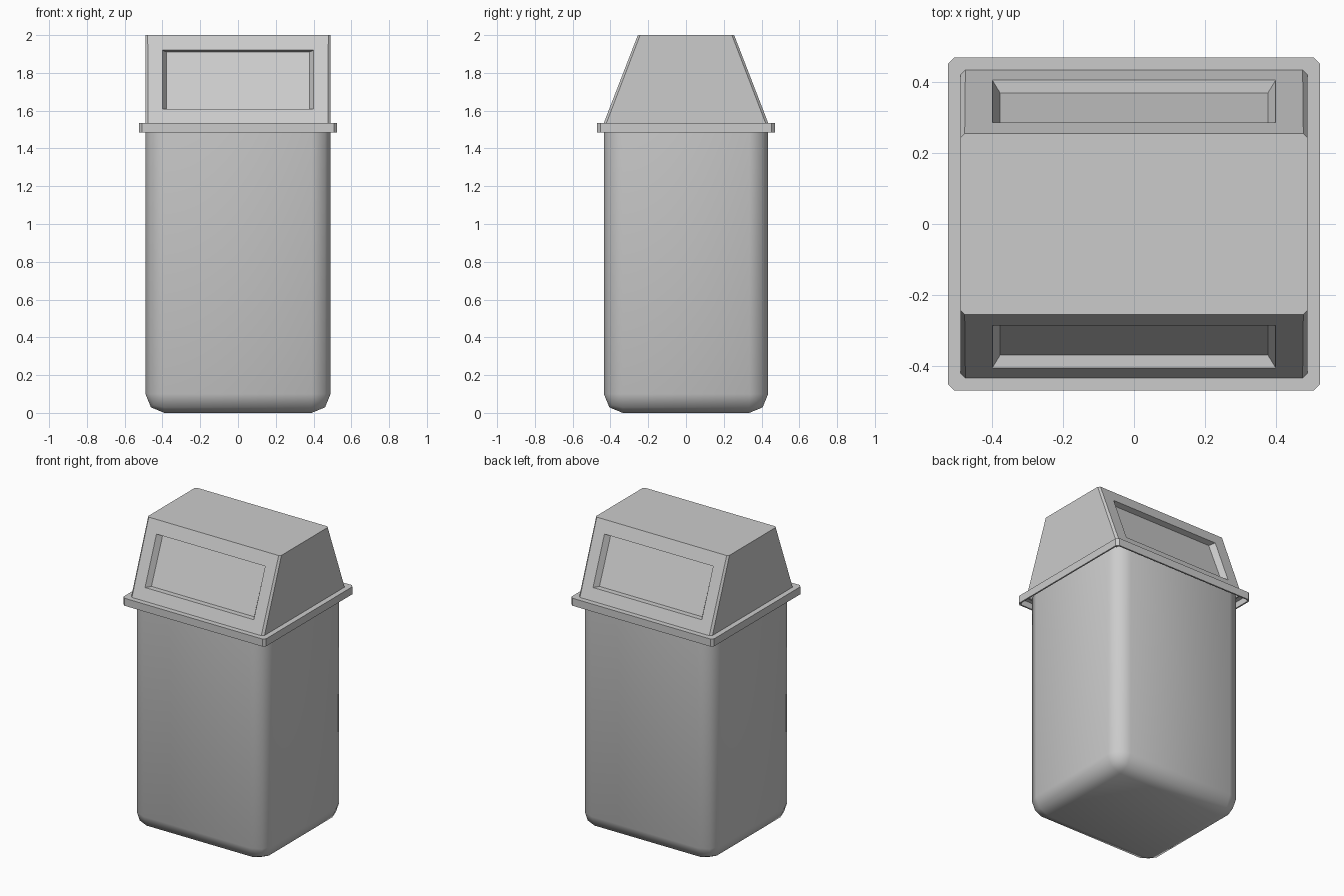
import bpy, bmesh
from math import radians, copysign

if "Cube" in bpy.data.objects:
    bpy.data.objects.remove(bpy.data.objects["Cube"])


def finish(bm, name, angle):
    bmesh.ops.recalc_face_normals(bm, faces=bm.faces[:])
    mesh = bpy.data.meshes.new(name)
    bm.to_mesh(mesh)
    bm.free()
    obj = bpy.data.objects.new(name, mesh)
    bpy.context.collection.objects.link(obj)
    bpy.ops.object.select_all(action='DESELECT')
    obj.select_set(True)
    bpy.context.view_layer.objects.active = obj
    bpy.ops.object.shade_smooth_by_angle(angle=radians(angle))
    return obj


def chamfered_ring(bm, hx, hy, c, z):
    pts = [(hx, hy - c), (hx - c, hy), (c - hx, hy), (-hx, hy - c),
           (-hx, c - hy), (c - hx, -hy), (hx - c, -hy), (hx, c - hy)]
    return [bm.verts.new((x, y, z)) for x, y in pts]


# Bin body: box with rounded upright and bottom edges, open under the lid
bm = bmesh.new()
bmesh.ops.create_cube(bm, size=1)
for v in bm.verts:
    v.co.x *= 0.98
    v.co.y *= 0.87
    v.co.z = (v.co.z + 0.5) * 1.525
edges = [e for e in bm.edges if min(v.co.z for v in e.verts) < 0.1]
bmesh.ops.bevel(bm, geom=edges, offset=0.1, segments=2, profile=0.5, affect='EDGES')
top = [f for f in bm.faces if f.calc_center_median().z > 1.5]
bmesh.ops.delete(bm, geom=top, context='FACES_ONLY')
finish(bm, "bin_body", 50)

# Lid: hollow rim lip, flange and sloping hood lofted from chamfered rings
bm = bmesh.new()
rings = [chamfered_ring(bm, *r) for r in (
    (0.485, 0.430, 0.012, 1.525),
    (0.515, 0.460, 0.014, 1.525),
    (0.515, 0.460, 0.014, 1.485),
    (0.525, 0.470, 0.017, 1.485),
    (0.525, 0.470, 0.017, 1.535),
    (0.490, 0.435, 0.014, 1.535),
    (0.490, 0.255, 0.012, 2.000))]
for a, b in zip(rings, rings[1:]):
    for i in range(8):
        j = (i + 1) % 8
        bm.faces.new((a[i], a[j], b[j], b[i]))
bm.faces.new(rings[-1])
bmesh.ops.recalc_face_normals(bm, faces=bm.faces[:])

# Openings front and back with a recessed flap panel in each
slopes = [f for f in bm.faces
          if f.calc_center_median().z > 1.6 and abs(f.normal.y) > 0.8]
for face in slopes:
    bmesh.ops.inset_region(bm, faces=[face], thickness=0.08)
    for v in face.verts:
        z = 1.92 if v.co.z > 1.75 else 1.61
        y = 0.435 - (z - 1.535) * 0.18 / 0.465
        v.co = (copysign(0.40, v.co.x), copysign(y, v.co.y), z)
    bmesh.ops.inset_region(bm, faces=[face], thickness=0.01)
    for v in face.verts:
        high = v.co.z > 1.75
        y = 0.25 if high else 0.37
        v.co = (copysign(0.378, v.co.x), copysign(y, v.co.y), 1.91 if high else 1.61)
finish(bm, "swing_lid", 30)
